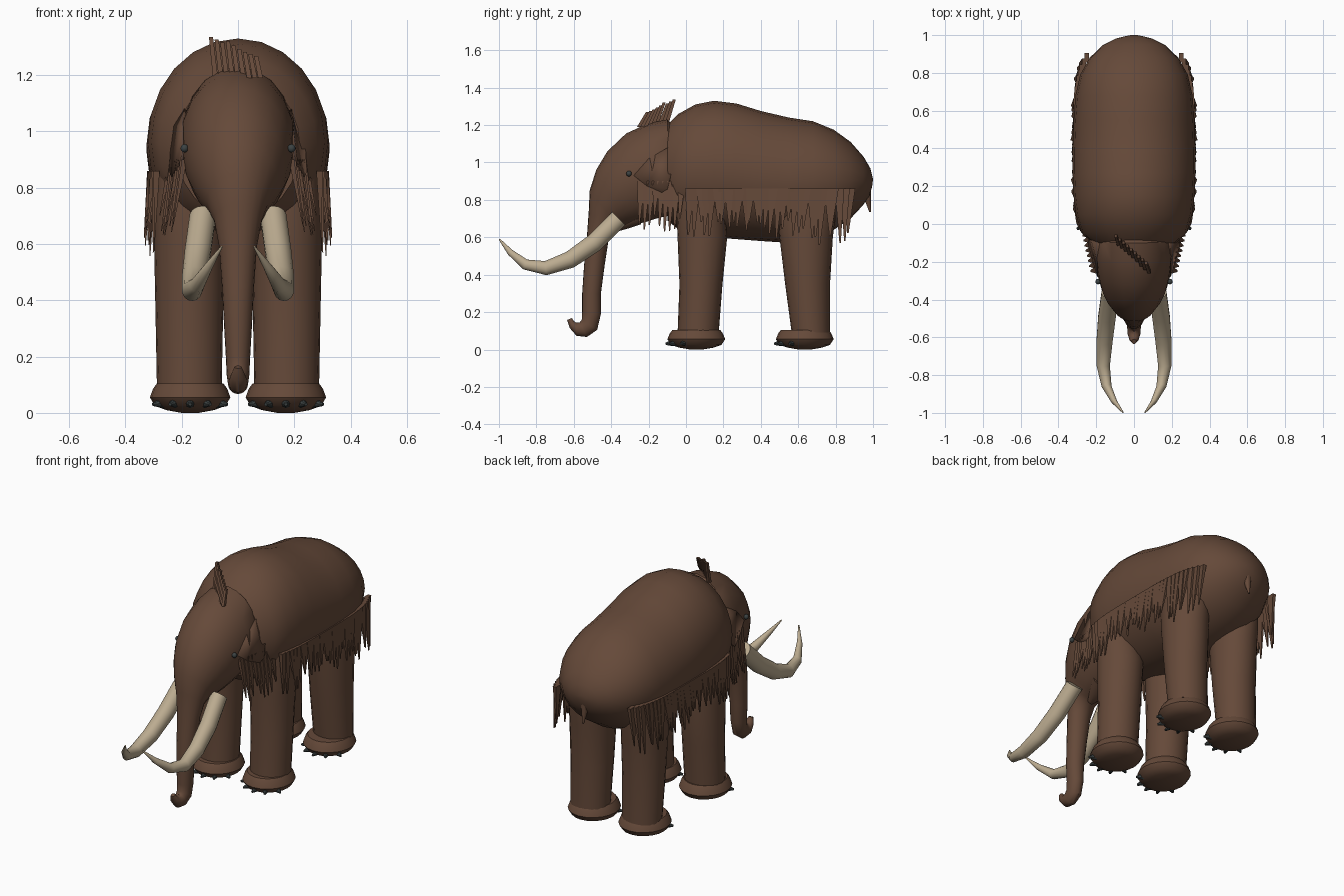
import bpy, bmesh, math, random
from mathutils import Vector, Matrix

if "Cube" in bpy.data.objects:
    bpy.data.objects.remove(bpy.data.objects["Cube"])

random.seed(4)


def material(name, rgb):
    m = bpy.data.materials.new(name)
    m.diffuse_color = (*rgb, 1)
    m.use_nodes = True
    m.node_tree.nodes["Principled BSDF"].inputs["Base Color"].default_value = m.diffuse_color
    return m


BROWN = material("brown_fur", (0.13, 0.067, 0.041))
IVORY = material("ivory", (0.50, 0.41, 0.28))
DARK = material("dark_horn", (0.045, 0.055, 0.055))


def finish(name, bm, mat, mirror=False, angle=40):
    bmesh.ops.recalc_face_normals(bm, faces=bm.faces[:])
    me = bpy.data.meshes.new(name)
    bm.to_mesh(me)
    bm.free()
    me.materials.append(mat)
    ob = bpy.data.objects.new(name, me)
    bpy.context.collection.objects.link(ob)
    if mirror:
        ob.modifiers.new("mirror", 'MIRROR').use_mirror_merge = False
    bpy.ops.object.select_all(action='DESELECT')
    ob.select_set(True)
    bpy.context.view_layer.objects.active = ob
    bpy.ops.object.shade_smooth_by_angle(angle=math.radians(angle))
    return ob


def loft(name, rings, mat, mirror=False, n=20):
    """Skin ellipses; each ring is (centre x, y1, z1, y2, z2, half width)."""
    bm = bmesh.new()
    loops = []
    for x, ya, za, yb, zb, hw in rings:
        cy, cz, uy, uz = (ya + yb) / 2, (za + zb) / 2, (ya - yb) / 2, (za - zb) / 2
        ring = []
        for i in range(n):
            t = math.tau * i / n
            c = math.cos(t)
            ring.append(bm.verts.new((x + hw * math.sin(t), cy + uy * c, cz + uz * c)))
        loops.append(ring)
    for a, b in zip(loops, loops[1:]):
        for i in range(n):
            j = (i + 1) % n
            bm.faces.new((a[i], a[j], b[j], b[i]))
    bm.faces.new(loops[0])
    bm.faces.new(loops[-1])
    return finish(name, bm, mat, mirror)


def strand(bm, root, tip, w, d, end=0.15):
    """Tapered lock of hair, w wide along y and d thick along x."""
    corners = [(-1, -1), (1, -1), (1, 1), (-1, 1)]
    a = [bm.verts.new(Vector(root) + Vector((d * i, w * j, 0)) / 2) for i, j in corners]
    b = [bm.verts.new(Vector(tip) + Vector((d * i, w * j, 0)) * end / 2) for i, j in corners]
    for i in range(4):
        j = (i + 1) % 4
        bm.faces.new((a[i], a[j], b[j], b[i]))
    bm.faces.new(a)
    bm.faces.new(b)


# Body: humped shoulders, sloping back
body = [(-.10, 1.20, -.10, .69, .22), (-.04, 1.26, -.05, .65, .28),
        (.05, 1.31, .05, .62, .308), (.15, 1.33, .15, .60, .32),
        (.27, 1.315, .27, .59, .325), (.40, 1.275, .40, .58, .325),
        (.55, 1.24, .55, .57, .32), (.68, 1.22, .68, .60, .31),
        (.79, 1.175, .79, .64, .285), (.88, 1.11, .88, .70, .235),
        (.95, 1.03, .945, .77, .165), (.985, .97, .98, .82, .095), (1.0, .91, .995, .87, .03)]
loft("body", [(0, *r) for r in body], BROWN, n=24)

# Head flowing into the trunk with its curled tip
head = [(-.06, 1.19, -.04, .74, .18), (-.10, 1.23, -.08, .72, .20),
        (-.20, 1.21, -.16, .70, .205), (-.32, 1.155, -.22, .68, .193),
        (-.42, 1.06, -.27, .67, .172), (-.48, .96, -.31, .66, .145),
        (-.515, .85, -.36, .655, .11), (-.52, .74, -.395, .635, .085),
        (-.53, .60, -.415, .58, .067), (-.545, .45, -.435, .45, .057),
        (-.555, .30, -.455, .30, .049), (-.555, .20, -.455, .19, .043),
        (-.557, .16, -.475, .105, .040), (-.568, .145, -.53, .067, .036),
        (-.585, .143, -.585, .073, .033), (-.60, .152, -.622, .115, .025),
        (-.610, .168, -.636, .158, .012)]
loft("head_and_trunk", [(0, *r) for r in head], BROWN)

# Lower jaw
loft("lower_jaw", [(0, -.24, .74, -.24, .67, .09), (0, -.31, .71, -.30, .65, .06),
                   (0, -.375, .66, -.37, .63, .02)], BROWN, n=12)

# Ears: small drooping flaps
bm = bmesh.new()
ear = [(.195, -.28, .93), (.215, -.21, .875), (.238, -.13, .84), (.245, -.10, .86),
       (.235, -.06, 1.02), (.19, -.08, 1.09), (.195, -.2, 1.02)]
bm.faces.new([bm.verts.new(p) for p in ear])
e = finish("ears", bm, BROWN, True)
e.modifiers.new("thickness", 'SOLIDIFY').thickness = 0.02

# Eyes
bm = bmesh.new()
bmesh.ops.create_uvsphere(bm, u_segments=10, v_segments=6, radius=.015,
                          matrix=Matrix.Translation((.19, -.305, .94)))
finish("eyes", bm, DARK, True)

# Tusks: sweep a tapering circle along a curved path
path = [(.125, -.36, .70, .05), (.143, -.49, .57, .05), (.156, -.62, .48, .046),
        (.163, -.75, .435, .038), (.145, -.86, .455, .028), (.105, -.94, .52, .017),
        (.058, -.998, .59, .004)]
rings = []
for i, (x, y, z, r) in enumerate(path):
    p, q = path[max(i - 1, 0)], path[min(i + 1, len(path) - 1)]
    t = Vector((q[1] - p[1], q[2] - p[2])).normalized()
    rings.append((x, y + t.y * r, z - t.x * r, y - t.y * r, z + t.x * r, r * .95))
loft("tusks", rings, IVORY, True, n=14)

# Legs: (height, front y, back y, half width), with flared feet and toenails
legs = {"front": [(.88, -.04, .16, .11), (.72, -.05, .21, .125), (.6, -.045, .22, .125),
                  (.35, -.035, .195, .12), (.09, -.045, .175, .115)],
        "rear": [(.86, .52, .80, .11), (.72, .49, .80, .125), (.6, .50, .785, .125),
                 (.35, .53, .77, .12), (.09, .565, .77, .115)]}
for name, fy in (("front", .055), ("rear", .635)):
    loft(name + "_legs", [(.173, a, z, b, z, w) for z, a, b, w in legs[name]], BROWN, True)
    foot = [(.105, .118), (.085, .132), (.055, .143), (.025, .125), (.01, .085), (0.0, .03)]
    loft(name + "_feet", [(.17, fy - w * 1.08, z, fy + w * 1.08, z, w) for z, w in foot],
         BROWN, True)
    bm = bmesh.new()
    for deg in (-60, -28, 0, 28, 60):
        a = math.radians(deg)
        out = Vector((math.sin(a), -math.cos(a), -.15)).normalized()
        pos = Vector((.17 + .133 * math.sin(a), fy - .144 * math.cos(a), .033))
        rot = out.to_track_quat('Z', 'Y').to_matrix().to_4x4()
        bmesh.ops.create_cone(bm, cap_ends=True, segments=8, radius1=.019, radius2=.006,
                              depth=.04, matrix=Matrix.Translation(pos) @ rot)
    finish(name + "_toenails", bm, DARK, True)

# Tail stub
loft("tail", [(0, .93, .86, .99, .88, .035), (0, .955, .80, .99, .81, .018),
              (0, .98, .735, .99, .735, .005)], BROWN, n=10)

# Shaggy fringe along the flanks
bm = bmesh.new()
for i in range(30):
    y = .02 + .86 * i / 29
    x = .312 * math.sqrt(1 - ((y - .4) / .62) ** 4)
    low = random.uniform(.59, .69) - (.05 if y > .68 else 0)
    strand(bm, (x, y, .86), (x + random.uniform(.005, .025), y + random.uniform(-.02, .01), low),
           .05, .022)
finish("flank_fringe", bm, BROWN, True, 20)

# Neck hair below the ears
bm = bmesh.new()
for i in range(9):
    y = -.24 + .027 * i
    x = .19 + .006 * i
    strand(bm, (x, y, .90), (x + .04, y - .01, random.uniform(.63, .72)), .045, .02)
finish("neck_hair", bm, BROWN, True, 20)

# Crest of hair on the crown, set on a diagonal
bm = bmesh.new()
for i in range(9):
    x = -.08 + .02 * i
    y = -.18 - x * .9
    strand(bm, (x, y, 1.19), (x - .016, y + .045, 1.34 - .008 * i + random.uniform(-.01, .005)),
           .02, .018, .8)
finish("crown_crest", bm, BROWN, False, 20)
